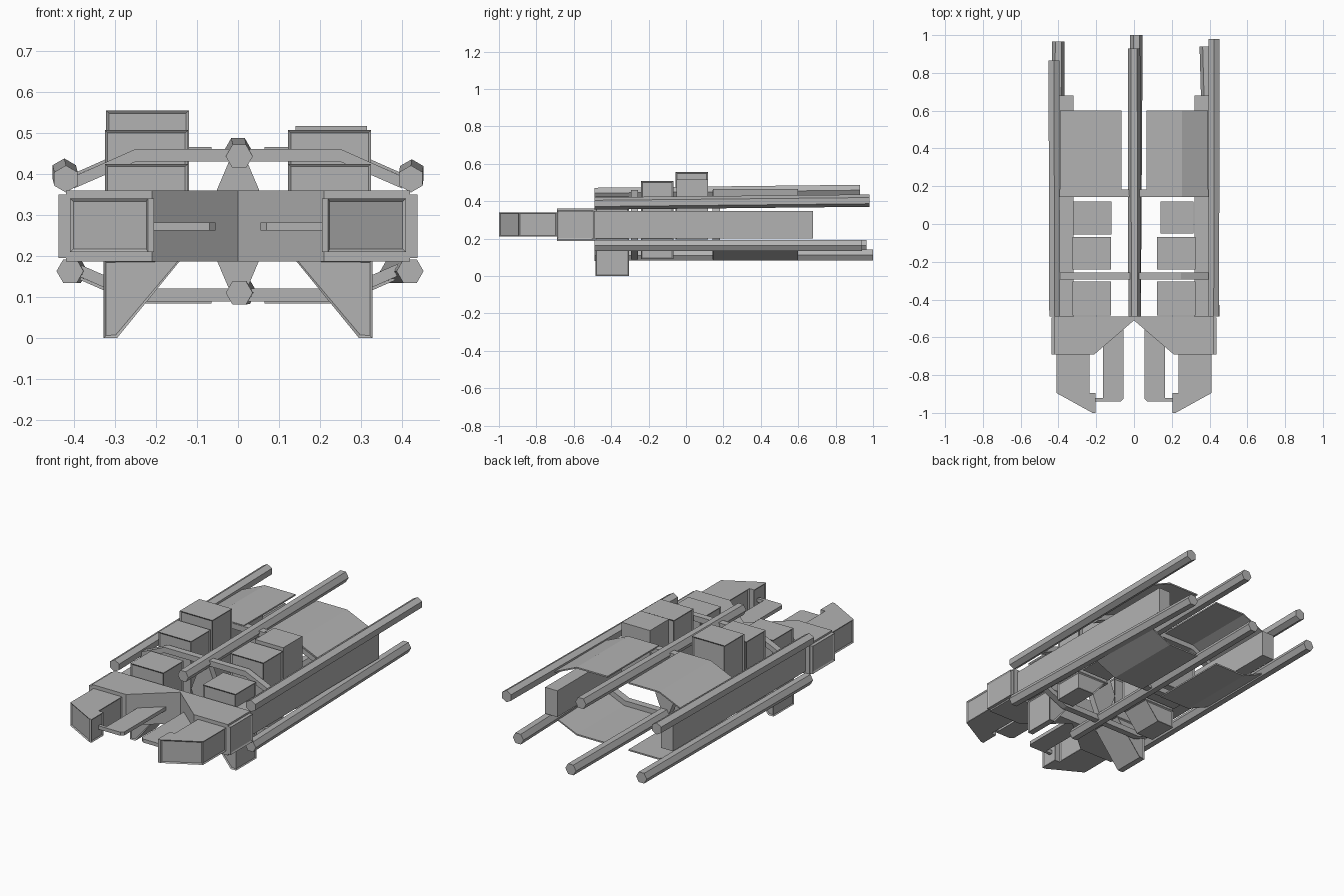
import bpy, bmesh, math
from mathutils import Vector

if "Cube" in bpy.data.objects:
    bpy.data.objects.remove(bpy.data.objects["Cube"])

grey = bpy.data.materials.new("hull_grey")
grey.diffuse_color = (0.45, 0.45, 0.45, 1)
grey.use_nodes = True
grey.node_tree.nodes["Principled BSDF"].inputs["Base Color"].default_value = grey.diffuse_color


def finish(name, bm, rim=0.0, min_area=0.006):
    """Clean normals, optionally recess the large upright faces, make an object."""
    bmesh.ops.recalc_face_normals(bm, faces=bm.faces)
    if rim:
        bm.normal_update()
        big = [f for f in bm.faces if abs(f.normal.z) < 0.1 and f.calc_area() > min_area]
        bmesh.ops.inset_individual(bm, faces=big, thickness=rim, depth=-0.005)
    me = bpy.data.meshes.new(name)
    bm.to_mesh(me)
    bm.free()
    me.materials.append(grey)
    ob = bpy.data.objects.new(name, me)
    bpy.context.collection.objects.link(ob)
    return ob


def prism(name, pts, lo, hi, axis, rim=0.0):
    """Extrude an outline: axis 'z' takes (x, y) points, axis 'y' takes (x, z)."""
    bm = bmesh.new()
    put = (lambda a, b, c: (a, b, c)) if axis == 'z' else (lambda a, b, c: (a, c, b))
    bottom = [bm.verts.new(put(a, b, lo)) for a, b in pts]
    top = [bm.verts.new(put(a, b, hi)) for a, b in pts]
    bm.faces.new(bottom)
    bm.faces.new(top)
    n = len(pts)
    for i in range(n):
        j = (i + 1) % n
        bm.faces.new((bottom[i], bottom[j], top[j], top[i]))
    return finish(name, bm, rim)


def box(name, x0, x1, y0, y1, z0, z1, rim=0.0):
    return prism(name, [(x0, y0), (x1, y0), (x1, y1), (x0, y1)], z0, z1, 'z', rim)


def rod(name, a, b, turn, r=0.033):
    """Hexagonal rod between two points, square cut at both ends."""
    bm = bmesh.new()
    rings = []
    for p in (Vector(a), Vector(b)):
        rings.append([bm.verts.new(p + Vector((r * math.cos(t), 0, r * math.sin(t))))
                      for t in (turn + k * math.pi / 3 for k in range(6))])
    bm.faces.new(rings[0])
    bm.faces.new(rings[1])
    for i in range(6):
        j = (i + 1) % 6
        bm.faces.new((rings[0][i], rings[0][j], rings[1][j], rings[1][i]))
    return finish(name, bm)


# Long hexagonal rods, each slightly out of line
point_up = math.pi / 6
rod("top_center_rod", (0.003, -0.49, 0.443), (0.0, 0.93, 0.459), 0)
rod("bottom_center_rod", (0.003, -0.49, 0.11), (0.013, 1.0, 0.112), 0)
rod("top_left_rod", (-0.42, -0.49, 0.388), (-0.424, 0.865, 0.405), point_up)
rod("top_right_rod", (0.422, -0.49, 0.388), (0.424, 0.98, 0.403), point_up)
rod("bottom_left_rod", (-0.41, -0.49, 0.163), (-0.40, 0.965, 0.163), 0)
rod("bottom_right_rod", (0.42, -0.49, 0.163), (0.38, 0.94, 0.163), 0)

for s, side in ((-1, "left"), (1, "right")):
    def flip(pts):
        return [(s * x, v) for x, v in pts]

    def span(a, b):
        return (s * a, s * b)

    # Long side hull
    box(side + "_side_hull", *span(0.32, 0.395), -0.5, 0.68, 0.2, 0.347)

    # Notched front hull with a framed cheek
    prism(side + "_front_hull",
          flip([(0, -0.49), (0.42, -0.49), (0.42, -0.69), (0.21, -0.69), (0, -0.51)]),
          0.187, 0.36, 'z')
    box(side + "_cheek", *span(0.42, 0.438), -0.69, -0.495, 0.195, 0.35, 0.012)

    # Front pod with recessed panels
    prism(side + "_front_pod",
          flip([(0.41, -0.69), (0.41, -0.895), (0.22, -1.0), (0.205, -1.0),
                (0.205, -0.895), (0.235, -0.895), (0.235, -0.69)]),
          0.21, 0.34, 'z', 0.01)

    # Thin prong in the notch
    prism(side + "_prong",
          flip([(0.055, -0.54), (0.055, -0.925), (0.07, -0.94), (0.205, -0.94),
                (0.205, -0.922), (0.165, -0.922), (0.165, -0.64)]),
          0.262, 0.282, 'z')

    # Deck blocks, and the tapering feet below the first two rows
    box(side + "_block_front", *span(0.122, 0.325), -0.485, -0.305, 0.19, 0.425, 0.01)
    box(side + "_block_middle", *span(0.122, 0.325), -0.24, -0.068, 0.19, 0.507, 0.01)
    if s < 0:
        box("left_block_rear", -0.322, -0.12, -0.055, 0.118, 0.195, 0.555, 0.01)
    else:
        box("right_block_rear", 0.14, 0.315, -0.05, 0.118, 0.195, 0.517)
    prism(side + "_foot_front", flip([(0.14, 0.19), (0.295, 0.0), (0.328, 0.0), (0.328, 0.19)]),
          -0.485, -0.305, 'y', 0.008)
    prism(side + "_foot_middle", flip([(0.14, 0.19), (0.222, 0.09), (0.328, 0.09), (0.328, 0.19)]),
          -0.24, -0.068, 'y', 0.008)

    # Bent shell panels, above and below
    shell = [(0.065, 0.466), (0.255, 0.466), (0.393, 0.405), (0.393, 0.398),
             (0.255, 0.458), (0.065, 0.458)]
    prism(side + "_top_shell", flip(shell), 0.145, 0.6, 'y')
    prism(side + "_bottom_shell", flip([(x, 0.55 - z) for x, z in shell]), 0.145, 0.6, 'y')

# Bent cross ribs and the flared center braces
half = [(0.41, 0.39), (0.25, 0.461), (-0.25, 0.461), (-0.41, 0.39),
        (-0.4, 0.365), (-0.25, 0.43), (0.25, 0.43), (0.4, 0.365)]
brace = [(0.018, 0.44), (0.052, 0.36), (0.085, 0.275), (0.052, 0.19), (0.018, 0.11)]
brace += [(-x, z) for x, z in reversed(brace)]
for where, y0, y1 in (("front", -0.293, -0.257), ("rear", 0.142, 0.182)):
    prism(where + "_top_rib", half, y0, y1, 'y')
    prism(where + "_bottom_rib", [(x, 0.55 - z) for x, z in half], y0, y1, 'y')
    prism(where + "_center_brace", brace, y0, y1, 'y')
